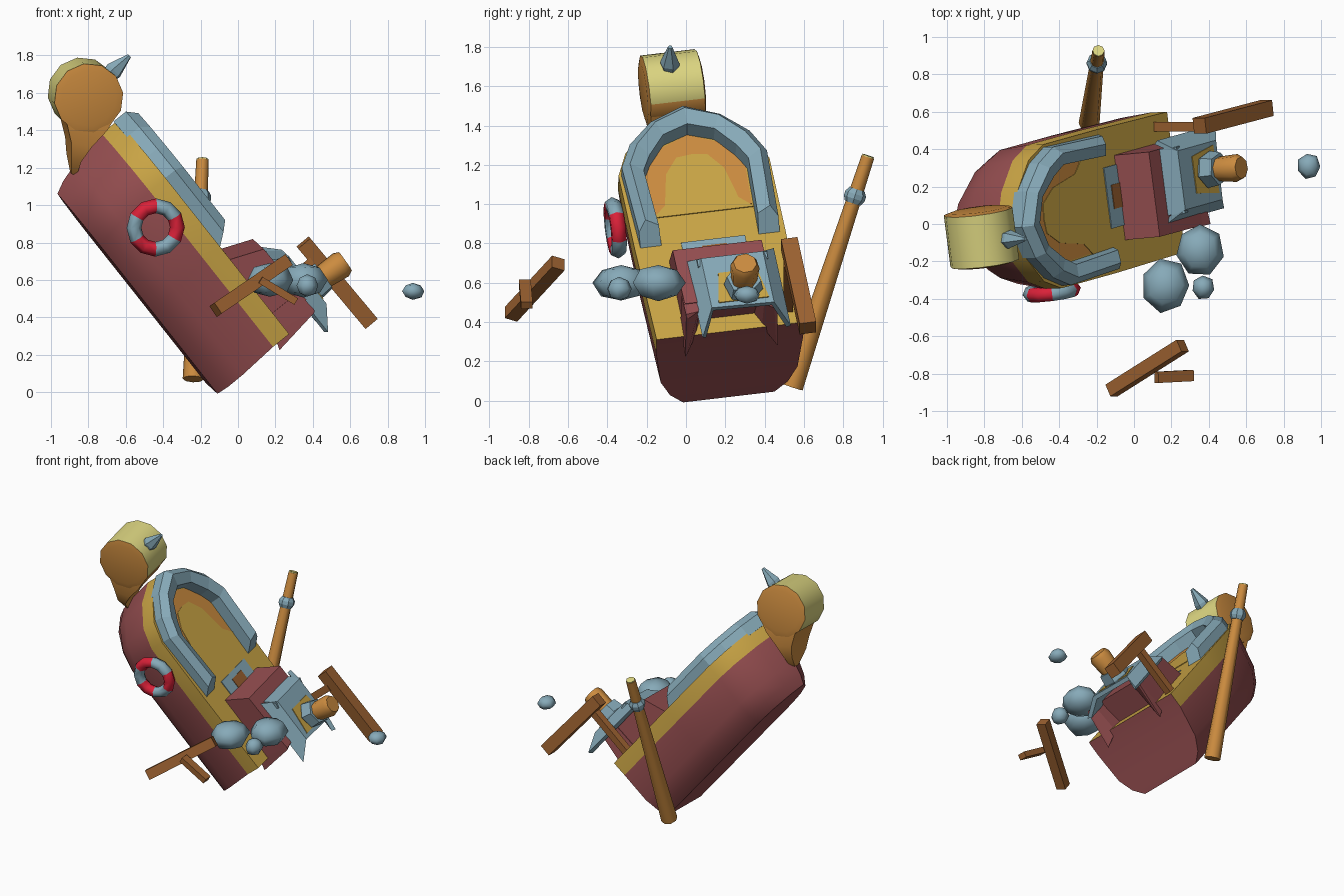
import bpy, bmesh, math, random
from mathutils import Vector as V, Matrix

if "Cube" in bpy.data.objects:
    bpy.data.objects.remove(bpy.data.objects["Cube"])
random.seed(4)

def mat(name, c):
    m = bpy.data.materials.new(name)
    m.diffuse_color = (*c, 1)
    m.use_nodes = True
    m.node_tree.nodes["Principled BSDF"].inputs["Base Color"].default_value = m.diffuse_color
    return m
RED = mat("hull red", (.30, .076, .08))
GOLD = mat("deck gold", (.59, .375, .06))
CREAM = mat("pale yellow", (.72, .67, .22))
ORANGE = mat("orange wood", (.60, .26, .05))
BROWN = mat("brown plank", (.33, .12, .03))
BLUE = mat("grey blue", (.24, .40, .48))
BRIGHT = mat("ring red", (.70, .015, .04))

# tilted boat frame: u to the bow, v across, w up from the deck
S = V((.225, .225, .355))
W = V((.775, .027, .62)).normalized()
U = V((-.61, -.17, .77))
U = (U - W * U.dot(W)).normalized()
C = W.cross(U)
if C.y < 0:
    C = -C
def L(u, v, w):
    return S + U * u + C * v + W * w

def build(name, verts, faces, mats, idx=None, smooth=None):
    me = bpy.data.meshes.new(name)
    me.from_pydata([tuple(p) for p in verts], [], faces)
    for m in mats:
        me.materials.append(m)
    if idx:
        for p in me.polygons:
            p.material_index = idx[p.index]
    bm = bmesh.new(); bm.from_mesh(me)
    bmesh.ops.recalc_face_normals(bm, faces=bm.faces)
    bm.to_mesh(me); bm.free()
    ob = bpy.data.objects.new(name, me)
    bpy.context.collection.objects.link(ob)
    if smooth:
        bpy.ops.object.select_all(action='DESELECT')
        ob.select_set(True)
        bpy.context.view_layer.objects.active = ob
        bpy.ops.object.shade_smooth_by_angle(angle=math.radians(smooth))
    return ob

def loft(name, rings, mats, rule=None, smooth=None):
    """Closed rings joined in order and capped; rule(ring, side) gives the colour."""
    n = len(rings[0])
    verts = [p for r in rings for p in r]
    faces, idx = [], []
    for i in range(len(rings) - 1):
        for j in range(n):
            k = (j + 1) % n
            faces.append((i*n+j, i*n+k, (i+1)*n+k, (i+1)*n+j))
            idx.append(rule(i, j) if rule else 0)
    for i in (0, len(rings) - 1):
        faces.append(tuple(range(i*n, i*n+n)))
        idx.append(rule(-1 if i == 0 else i, 0) if rule else 0)
    return build(name, verts, faces, mats, idx, smooth)

def prism(name, prof, v0, v1, m):
    return loft(name, [[L(u, v, w) for u, w in prof] for v in (v0, v1)], [m])

def plate(name, pts, w0, w1, m):
    return loft(name, [[L(u, v, w) for u, v in pts] for w in (w0, w1)], [m])

def rod(name, secs, n, m, smooth=None):
    """Round rod through (point, radius) sections."""
    d = (secs[-1][0] - secs[0][0]).normalized()
    a = d.cross(V((.3, .1, 1)) if abs(d.z) < .9 else V((1, 0, 0))).normalized()
    b = d.cross(a)
    return loft(name, [[p + (a*math.cos(t) + b*math.sin(t)) * r
                for t in [2*math.pi*i/n for i in range(n)]] for p, r in secs], [m], None, smooth)

def beam(name, a, b, wide, thick, m):
    a, b = V(a), V(b)
    d = (b - a).normalized()
    s = d.cross(V((0, 1, 0))).normalized() * wide / 2
    t = d.cross(s).normalized() * thick / 2
    return loft(name, [[p+s+t, p+s-t, p-s-t, p-s+t] for p in (a, b)], [m])

def mirror(half):
    """Half outline with +v, last point on the centre line."""
    return half + [(u, -v) for u, v in reversed(half[:-1])]

# hull: deck outline repeated downwards, gold band along the sides
outline = mirror([(0, .38), (.6, .39), (1.08, .39), (1.22, .33), (1.35, .18), (1.42, 0)])
last = len(outline) - 1
levels = [(0, 1, 1, 0), (-.11, 1, 1, 0), (-.33, .93, .985, .02), (-.43, .8, .97, .03), (-.495, .62, .95, .035)]
loft("hull", [[L(u*su - off, v*sv, w) for u, v in outline] for w, sv, su, off in levels],
     [RED, GOLD], lambda i, j: 1 if i == -1 or (i == 0 and j != last) else 0, 40)

# deck patches at the bow
plate("bow_deck_patch", mirror([(.8, .25), (1.05, .26), (1.2, .2), (1.29, 0)]), -.01, .002, ORANGE)
plate("bow_deck_worn_area", mirror([(.78, .26), (.85, .19), (1.05, .15), (1.15, .08), (1.16, 0)]),
      -.01, .005, GOLD)

# bow bulwark with chamfered top
outer = mirror([(.6, .36), (1.08, .375), (1.22, .31), (1.35, .18), (1.43, 0)])
inner = mirror([(.6, .25), (1.03, .265), (1.12, .22), (1.24, .13), (1.29, 0)])
rings = []
for i, ((ou, ov), (iu, iv)) in enumerate(zip(outer, inner)):
    end = .8 if i in (0, len(outer) - 1) else 0
    rings.append([L(ou+(iu-ou)*t + w*end, ov+(iv-ov)*t, w)
                  for t, w in ((0, -.02), (0, .065), (.35, .112), (.95, .085), (1, -.02))])
loft("bow_bulwark", rings, [BLUE])

# deck hatch
plate("hatch_frame", [(.45, -.15), (.6, -.15), (.6, .18), (.45, .18)], -.01, .006, BLUE)
plate("hatch_opening", [(.45, -.05), (.56, -.05), (.56, .08), (.45, .08)], .003, .01, BROWN)

# scroll at the bow: drum, stem and spike
n = 12
hub = [(1.64 + .187*math.cos(2*math.pi*i/n), -.05 + .187*math.sin(2*math.pi*i/n)) for i in range(n)]
def drum_rule(i, j):
    if i != 1:
        return 1
    a, b = hub[j], hub[(j + 1) % n]
    mid = L((a[0]+b[0])/2, 0, (a[1]+b[1])/2) - L(1.64, 0, -.05)
    return 1 if mid.z < -.08 else 0
drum = [(-.165, .8), (-.155, 1), (.125, 1), (.135, .8)]
loft("scroll_drum", [[L(1.64 + (u-1.64)*k, v, -.05 + (w+.05)*k) for u, w in hub] for v, k in drum],
     [CREAM, ORANGE], drum_rule, 40)
stem = [((1.47, .0), (1.74, -.19), .147), ((1.44, -.08), (1.62, -.22), .147),
        ((1.42, -.20), (1.51, -.27), .135), ((1.39, -.29), (1.44, -.32), .11), ((1.33, -.36), (1.36, -.37), .03)]
loft("scroll_stem", [[L(a[0], -h-.01, a[1]), L(b[0], -h-.01, b[1]), L(b[0], h-.02, b[1]), L(a[0], h-.02, a[1])]
                     for a, b, h in stem], [ORANGE], None, 40)
rod("scroll_spike", [(L(1.645, -.03, .11), .045), (L(1.65, -.03, .15), .05), (L(1.66, -.03, .265), .012)], 6, BLUE)

# life ring in six alternating sectors
major, minor = 12, 6
verts, faces, idx = [], [], []
for i in range(major):
    a = 2*math.pi*i/major - math.pi/6
    d = V((1, 0, 0)) * math.cos(a) + V((0, 0, 1)) * math.sin(a)
    d = (d - C * d.dot(C)).normalized()
    for j in range(minor):
        b = 2*math.pi*j/minor
        verts.append(V((-.44, -.36, .88)) + d*(.117 + .04*math.cos(b)) + C*(.042*math.sin(b)))
        faces.append((i*minor+j, i*minor+(j+1) % minor,
                      (i+1) % major*minor+(j+1) % minor, (i+1) % major*minor+j))
        idx.append((i // 2) % 2)
build("life_ring", verts, faces, [BRIGHT, BLUE], idx, 70)

# cabin with side walls tapering to points at the stern
prism("cabin", [(.5, -.02), (.42, .18), (.06, .19), (.10, -.02)], -.23, .23, RED)
for s, nm in ((-1, "near"), (1, "far")):
    loft("cabin_wall_" + nm,
         [[L(.12, s*.235, -.03), L(.12, s*.235, .18), L(.12, s*.13, .18), L(.12, s*.13, -.03)],
          [L(.03, s*.24, -.06), L(-.01, s*.235, .19), L(.0, s*.17, .19), L(.03, s*.17, -.03)],
          [L(-.06, s*.24, -.09), L(-.02, s*.235, .18), L(-.02, s*.22, .17), L(-.055, s*.23, -.08)]], [RED])

# roof: raised flat top with sloping side flaps that point over the stern
arch = [(-.175, .175), (-.11, .265), (.21, .265), (.28, .19), (.26, .17), (.20, .235), (-.10, .235), (-.155, .16)]
us = [(.34, -.16), (.28, -.045), (.28, -.055), (.35, -.16), (.35, -.15), (.28, -.05), (.28, -.04), (.34, -.15)]
loft("roof", [[L(us[i][k], v, w) for i, (v, w) in enumerate(arch)] for k in (0, 1)], [BLUE])
prism("roof_front", [(.345, .16), (.28, .26), (.24, .25), (.26, .15)], -.13, .23, BLUE)
plate("roof_panel", [(.17, -.04), (.17, .16), (-.02, .19), (-.02, -.07)], .262, .27, GOLD)

# chimney
rod("chimney_base", [(L(.055, .07, .24), .08), (L(.055, .07, .28), .1), (L(.05, .07, .35), .088)], 6, BLUE)
rod("chimney_pipe", [(L(.05, .07, .33), .065), (L(.04, .07, .46), .075), (L(.04, .07, .49), .06)], 8, ORANGE, 50)

# broken mast leaning beside the boat
m0, m1 = V((-.24, .54, .07)), V((-.19, .925, 1.24))
rod("mast", [(m0, .056), (m1, .033)], 8, ORANGE, 50)
rod("mast_band", [(m0.lerp(m1, t), r) for t, r in ((.80, .042), (.82, .055), (.84, .055), (.86, .04))], 8, BLUE)
rod("mast_cap", [(m0.lerp(m1, .99), .032), (m0.lerp(m1, 1.006), .031)], 8, CREAM)

# flying planks, each with a stick
beam("far_plank", (.35, .525, .80), (.71, .62, .37), .085, .085, BROWN)
beam("far_stick", (.40, .52, .70), (.12, .52, .47), .05, .05, BROWN)
beam("near_plank", (-.12, -.89, .44), (.26, -.65, .70), .07, .07, BROWN)
beam("near_stick", (.12, -.82, .60), (.31, -.81, .485), .04, .06, BROWN)

# splash lumps
for nm, c, r in (("left", (.17, -.33, .60), (.13, .145, .095)), ("right", (.35, -.14, .60), (.13, .14, .095)),
                 ("small", (.37, -.34, .57), (.062, .066, .06)), ("loose", (.935, .31, .54), (.063, .07, .045))):
    bm = bmesh.new()
    bmesh.ops.create_uvsphere(bm, u_segments=7, v_segments=4, radius=1)
    bmesh.ops.rotate(bm, verts=bm.verts, matrix=Matrix.Rotation(random.uniform(0, 1), 3, 'Z'))
    for p in bm.verts:
        k = random.uniform(.94, 1.04)
        p.co = V([c[i] + p.co[i]*r[i]*k for i in range(3)])
    for f in bm.faces:
        f.smooth = True
    me = bpy.data.meshes.new("splash_" + nm)
    bm.to_mesh(me); bm.free()
    me.materials.append(BLUE)
    bpy.context.collection.objects.link(bpy.data.objects.new("splash_" + nm, me))
